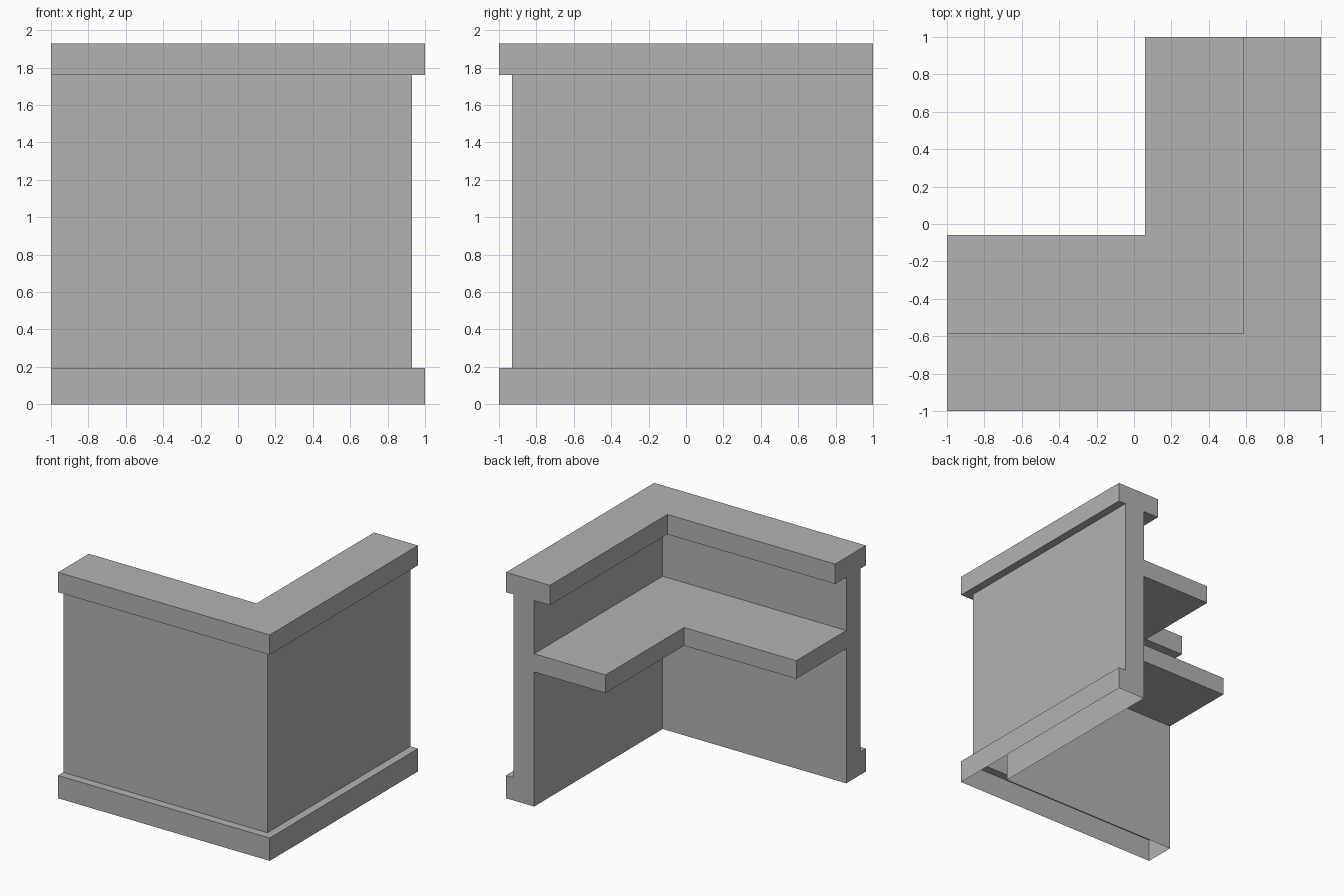
import bpy
import bmesh

cube = bpy.data.objects.get("Cube")
if cube:
    bpy.data.objects.remove(cube, do_unlink=True)

# Single flat grey
grey = bpy.data.materials.new("plain grey")
grey.use_nodes = True
colour = (0.45, 0.45, 0.45, 1)
grey.diffuse_color = colour
grey.node_tree.nodes["Principled BSDF"].inputs["Base Color"].default_value = colour

# Key depths (measured inward from the outer edge) and heights
WALL_OUT, WALL_IN, TOP_IN, SHELF_IN = 0.07, 0.265, 0.415, 0.94
BASE, SHELF_LOW, SHELF_TOP, SLAB, TOP = 0.195, 1.15, 1.305, 1.76, 1.93

# Counter cross-section: plinth, wall, countertop, inner shelf; open underneath
profile = [
    (0, 0), (0, BASE), (WALL_OUT, BASE),
    (WALL_OUT, SLAB), (0, SLAB), (0, TOP), (TOP_IN, TOP), (TOP_IN, SLAB),
    (WALL_IN, SLAB), (WALL_IN, SHELF_TOP), (SHELF_IN, SHELF_TOP),
    (SHELF_IN, SHELF_LOW), (WALL_IN, SHELF_LOW), (WALL_IN, 0),
]

# Sweep the section along both arms with a mitred corner
stations = [
    lambda d: (-1, d - 1),
    lambda d: (1 - d, d - 1),
    lambda d: (1 - d, 1),
]
bm = bmesh.new()
rings = [[bm.verts.new((*at(d), z)) for d, z in profile] for at in stations]
for a, b in zip(rings, rings[1:]):
    for i in range(len(profile) - 1):
        bm.faces.new((a[i], b[i], b[i + 1], a[i + 1]))

# End caps of the two arms
bm.faces.new(rings[0])
bm.faces.new(rings[-1][::-1])

# Face outwards: the countertop must point up
bm.normal_update()
top = max(bm.faces, key=lambda f: f.calc_center_median().z)
if top.normal.z < 0:
    bmesh.ops.reverse_faces(bm, faces=bm.faces[:])

mesh = bpy.data.meshes.new("corner_counter")
bm.to_mesh(mesh)
bm.free()
mesh.materials.append(grey)
counter = bpy.data.objects.new("corner_counter", mesh)
bpy.context.collection.objects.link(counter)
